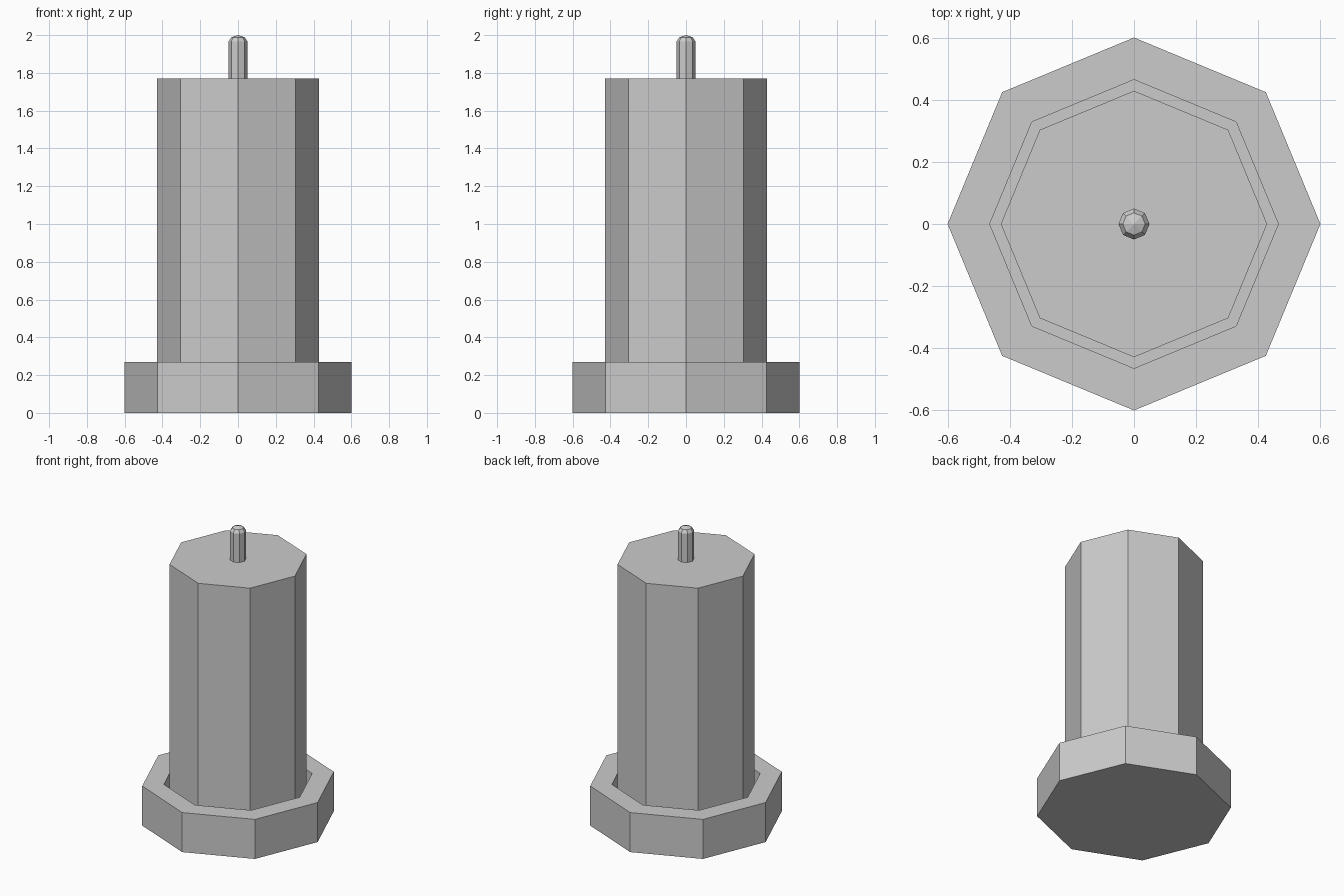
import bpy
import bmesh
from math import cos, sin, pi

SIDES = 8

if "Cube" in bpy.data.objects:
    bpy.data.objects.remove(bpy.data.objects["Cube"])

# One plain grey for every part
grey = bpy.data.materials.new("plain grey")
grey.use_nodes = True
colour = (0.6, 0.6, 0.6, 1)
grey.diffuse_color = colour
grey.node_tree.nodes["Principled BSDF"].inputs["Base Color"].default_value = colour


def lathe(name, profile):
    """Turn a (radius, height) profile into a closed, flat-sided solid."""
    bm = bmesh.new()
    rings = []
    for r, z in profile:
        count = SIDES if r else 1
        rings.append([bm.verts.new((r * cos(2 * pi * i / SIDES),
                                    r * sin(2 * pi * i / SIDES), z))
                      for i in range(count)])
    for low, high in zip(rings, rings[1:]):
        for i in range(SIDES):
            j = (i + 1) % SIDES
            corners = [low[i % len(low)], low[j % len(low)],
                       high[j % len(high)], high[i % len(high)]]
            bm.faces.new(list(dict.fromkeys(corners)))
    # Cap the open ends
    for ring in (rings[0], rings[-1]):
        if len(ring) > 1:
            bm.faces.new(ring)
    bmesh.ops.recalc_face_normals(bm, faces=bm.faces)
    mesh = bpy.data.meshes.new(name)
    bm.to_mesh(mesh)
    bm.free()
    mesh.materials.append(grey)
    obj = bpy.data.objects.new(name, mesh)
    bpy.context.collection.objects.link(obj)
    return obj


# Dish with a raised rim around a recessed floor
lathe("holder", [(0.602, 0), (0.602, 0.27), (0.466, 0.27), (0.466, 0.135)])

# Candle body standing on the floor of the dish
lathe("candle", [(0.43, 0.135), (0.43, 1.77)])

# Wick with a small rounded tip
lathe("wick", [(0.05, 1.77), (0.05, 1.967), (0.036, 1.988), (0, 2.0)])
